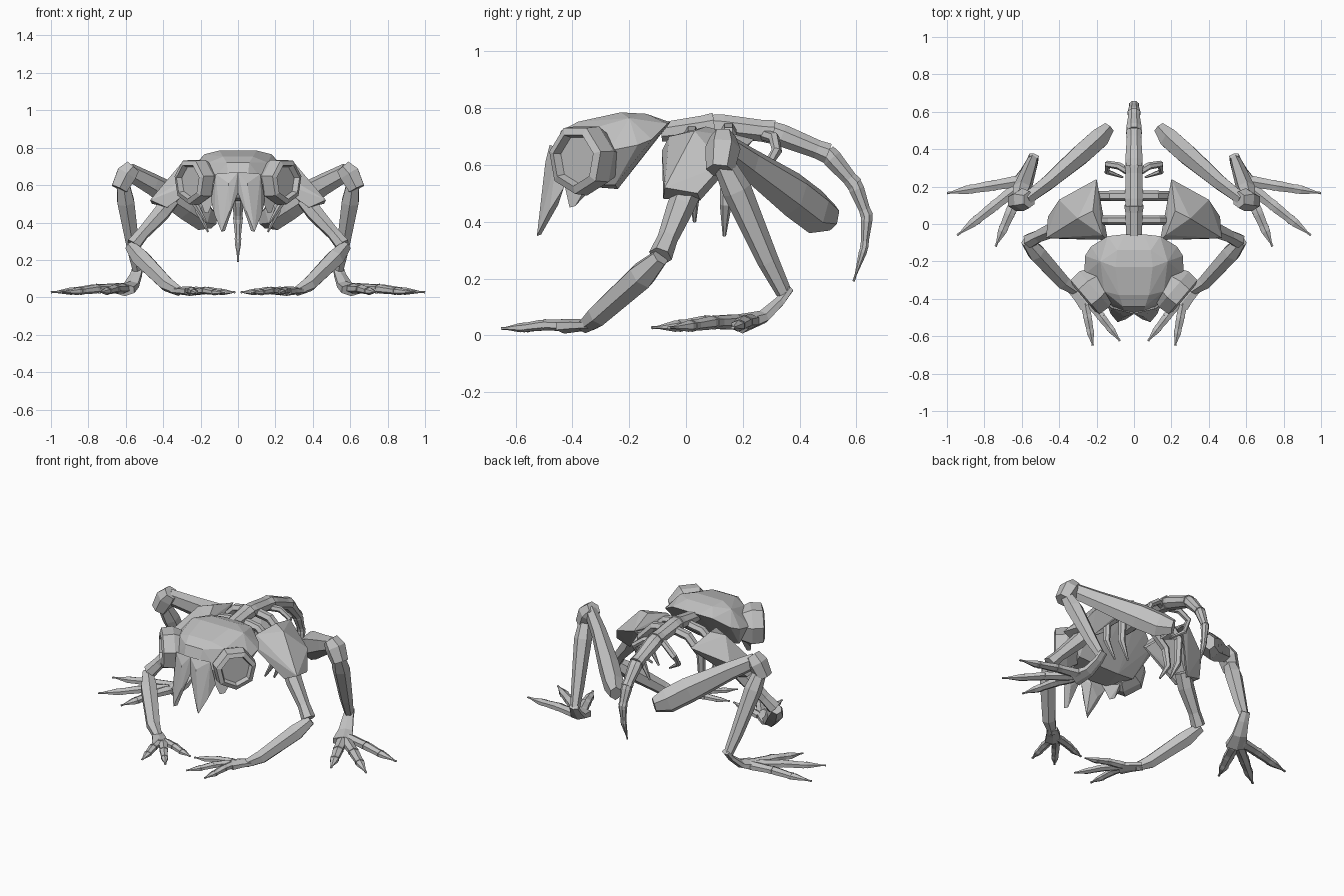
import bpy, bmesh, math
from mathutils import Vector

bone_mat = bpy.data.materials.new("bone grey")
bone_mat.diffuse_color = (0.54, 0.54, 0.54, 1)


def tube(bm, pts, radii, sides=6, squash=1.0, turn=0.5):
    """Faceted tube along pts; squash scales the height of the section."""
    pts = [Vector(p) for p in pts]
    whole = (pts[-1] - pts[0]).normalized()
    ref = Vector((0, 0, 1)) if abs(whole.z) < 0.8 else Vector((0, 1, 0))
    rings = []
    for i, p in enumerate(pts):
        t = pts[min(i + 1, len(pts) - 1)] - pts[max(i - 1, 0)]
        t = t.normalized() if t.length > 1e-6 else whole
        if t.dot(whole) < 0.15:
            t = whole
        u = t.cross(ref).normalized()
        v = u.cross(t)
        ring = []
        for k in range(sides):
            a = 2 * math.pi * (k + turn) / sides
            ring.append(bm.verts.new(p + radii[i] * (u * math.cos(a) + v * math.sin(a) * squash)))
        rings.append(ring)
    for a, b in zip(rings, rings[1:]):
        for k in range(sides):
            j = (k + 1) % sides
            bm.faces.new((a[k], a[j], b[j], b[k]))
    bm.faces.new(rings[0][::-1])
    bm.faces.new(rings[-1])


def chain(bm, pts, radii, sides=6, squash=1.0):
    """Separate jointed segments, each slightly flared at its start."""
    for i in range(len(pts) - 1):
        a, b = Vector(pts[i]), Vector(pts[i + 1])
        r0, r1 = radii[i], radii[i + 1]
        d = (b - a).normalized() * 0.008
        tube(bm, [a - d, a.lerp(b, 0.15), a.lerp(b, 0.8), b],
             [r0 * 0.9, r0, r1 * 0.97, r1 * 1.08], sides, squash)


def toe(bm, base, tip, r):
    """Three-jointed toe ending in a claw."""
    a, b = Vector(base), Vector(tip)
    mid1, mid2 = a.lerp(b, 0.38), a.lerp(b, 0.68)
    mid1.z += 0.006
    chain(bm, [a, mid1, mid2, b], [r, r * 0.88, r * 0.75, 0.007], 6, 0.75)


def hull(bm, pts, both=False):
    if both:
        pts = pts + [(-x, y, z) for x, y, z in pts if x > 0.001]
    vs = [bm.verts.new(p) for p in pts]
    res = bmesh.ops.convex_hull(bm, input=vs)
    junk = [g for g in res["geom_interior"] if isinstance(g, bmesh.types.BMVert)]
    bmesh.ops.delete(bm, geom=junk, context='VERTS')


def finish(bm, name, mirror=True):
    bmesh.ops.recalc_face_normals(bm, faces=bm.faces[:])
    me = bpy.data.meshes.new(name)
    bm.to_mesh(me)
    bm.free()
    me.materials.append(bone_mat)
    ob = bpy.data.objects.new(name, me)
    bpy.context.collection.objects.link(ob)
    if mirror:
        ob.modifiers.new("mirror", 'MIRROR')
    return ob


# skull dome
bm = bmesh.new()
hull(bm, [(0.1, -0.23, 0.785), (0.09, -0.14, 0.78), (0.14, -0.065, 0.745), (0.05, -0.055, 0.75),
          (0.18, -0.2, 0.765), (0.23, -0.12, 0.69), (0.262, -0.17, 0.67), (0.265, -0.27, 0.65),
          (0.2, -0.25, 0.53), (0.08, -0.24, 0.515), (0.08, -0.38, 0.752), (0.16, -0.36, 0.72),
          (0.06, -0.44, 0.72), (0.15, -0.42, 0.6), (0.05, -0.475, 0.62),
          (0.14, -0.41, 0.53), (0.05, -0.42, 0.53)], both=True)
finish(bm, "skull", False)

# upper beak fangs and cheek points
bm = bmesh.new()
hull(bm, [(0, -0.48, 0.67), (0, -0.48, 0.56), (0.12, -0.45, 0.66), (0.145, -0.43, 0.52),
          (0.04, -0.43, 0.52), (0.125, -0.48, 0.44), (0.088, -0.525, 0.35), (0.07, -0.51, 0.355),
          (0.045, -0.51, 0.46), (0.05, -0.495, 0.61), (0.1, -0.45, 0.46)])
hull(bm, [(0.12, -0.43, 0.54), (0.21, -0.34, 0.54), (0.17, -0.33, 0.52), (0.16, -0.41, 0.45),
          (0.18, -0.39, 0.455)])
finish(bm, "beak_fangs")

# eye sockets: raised ring with recessed disc
bm = bmesh.new()
c, n = Vector((0.235, -0.368, 0.62)), Vector((0.76, -0.65, 0.0)).normalized()
tube(bm, [c + n * d for d in (-0.09, -0.03, 0.035, 0.045, 0.015)],
     [0.1, 0.128, 0.122, 0.095, 0.085], 7, 1.0, 0.25)
finish(bm, "eye_socket")

# spine and curled tail
bm = bmesh.new()
chain(bm, [(0, -0.08, 0.715), (0, 0.1, 0.74), (0, 0.31, 0.715), (0, 0.5, 0.64), (0, 0.595, 0.53),
           (0, 0.637, 0.42), (0, 0.628, 0.31), (0, 0.59, 0.19)],
      [0.046, 0.052, 0.05, 0.043, 0.034, 0.026, 0.018, 0.005], 8, 0.85)
finish(bm, "spine_and_tail", False)

# ribs
bm = bmesh.new()
for pts, r in [
    ([(0, 0.02, 0.72), (0.13, 0.02, 0.7), (0.22, 0.02, 0.62), (0.23, 0.03, 0.5), (0.17, 0.03, 0.4)], 0.026),
    ([(0, 0.15, 0.73), (0.12, 0.15, 0.71), (0.21, 0.15, 0.62), (0.21, 0.14, 0.46), (0.16, 0.135, 0.35)], 0.028),
    ([(0, 0.26, 0.71), (0.08, 0.31, 0.695), (0.14, 0.32, 0.65), (0.145, 0.28, 0.59), (0.06, 0.25, 0.53)], 0.02),
]:
    tube(bm, pts, [r, r, r * 0.95, r * 0.75, 0.006], 6)
finish(bm, "ribs")

# shoulder blades: folded plates, open toward the ribs
bm = bmesh.new()
hull(bm, [(0.2, 0.24, 0.69), (0.2, 0.2, 0.65), (0.22, 0.07, 0.735), (0.14, -0.085, 0.65),
          (0.17, -0.06, 0.7), (0.3, 0.03, 0.72), (0.47, -0.075, 0.52), (0.46, 0.04, 0.5),
          (0.4, 0.13, 0.6), (0.38, -0.08, 0.48), (0.36, 0.05, 0.475), (0.25, 0.1, 0.6)])
bm.normal_update()
inner = [f for f in bm.faces if f.normal.x < -0.2 and f.normal.z < 0.2]
bmesh.ops.delete(bm, geom=inner, context='FACES')
blade = finish(bm, "shoulder_blade")
plate = blade.modifiers.new("thickness", 'SOLIDIFY')
plate.thickness = 0.02
plate.offset = -1

# front legs
bm = bmesh.new()
tube(bm, [(0.36, 0.01, 0.52), (0.41, -0.02, 0.45), (0.51, -0.065, 0.34), (0.56, -0.09, 0.28)],
     [0.05, 0.048, 0.036, 0.042])
finish(bm, "front_upper_leg")
bm = bmesh.new()
tube(bm, [(0.575, -0.09, 0.275), (0.52, -0.155, 0.21), (0.38, -0.31, 0.07), (0.31, -0.36, 0.03)],
     [0.032, 0.052, 0.042, 0.025])
finish(bm, "front_lower_leg")
bm = bmesh.new()
tube(bm, [(0.34, -0.33, 0.035), (0.29, -0.38, 0.035), (0.25, -0.43, 0.032)],
     [0.035, 0.045, 0.052], 6, 0.5)
for base, tip in [((0.265, -0.41, 0.035), (0.22, -0.65, 0.024)),
                  ((0.235, -0.42, 0.035), (0.075, -0.625, 0.024)),
                  ((0.24, -0.39, 0.032), (0.015, -0.46, 0.027))]:
    toe(bm, base, tip, 0.029)
finish(bm, "front_foot")

# hind legs: the thigh is broadest near its lower end
bm = bmesh.new()
tube(bm, [(0.135, 0.515, 0.415), (0.19, 0.455, 0.435), (0.28, 0.375, 0.495), (0.46, 0.22, 0.605), (0.58, 0.13, 0.67)],
     [0.035, 0.06, 0.061, 0.044, 0.036], 6, 1.35)
finish(bm, "thigh")
bm = bmesh.new()
tube(bm, [(0.56, 0.13, 0.7), (0.595, 0.13, 0.66), (0.635, 0.12, 0.58)], [0.045, 0.062, 0.05])
finish(bm, "knee")
bm = bmesh.new()
tube(bm, [(0.615, 0.13, 0.61), (0.6, 0.18, 0.51), (0.56, 0.29, 0.26), (0.54, 0.345, 0.15)],
     [0.038, 0.052, 0.038, 0.028])
finish(bm, "shin")
bm = bmesh.new()
tube(bm, [(0.535, 0.365, 0.165), (0.545, 0.33, 0.12), (0.57, 0.27, 0.065), (0.61, 0.19, 0.04)],
     [0.03, 0.036, 0.048, 0.07], 6, 0.5)
for base, tip in [((0.61, 0.23, 0.05), (1.0, 0.165, 0.027)),
                  ((0.63, 0.19, 0.047), (0.945, -0.06, 0.027)),
                  ((0.61, 0.18, 0.047), (0.74, -0.12, 0.027))]:
    toe(bm, base, tip, 0.036)
finish(bm, "hind_foot")
